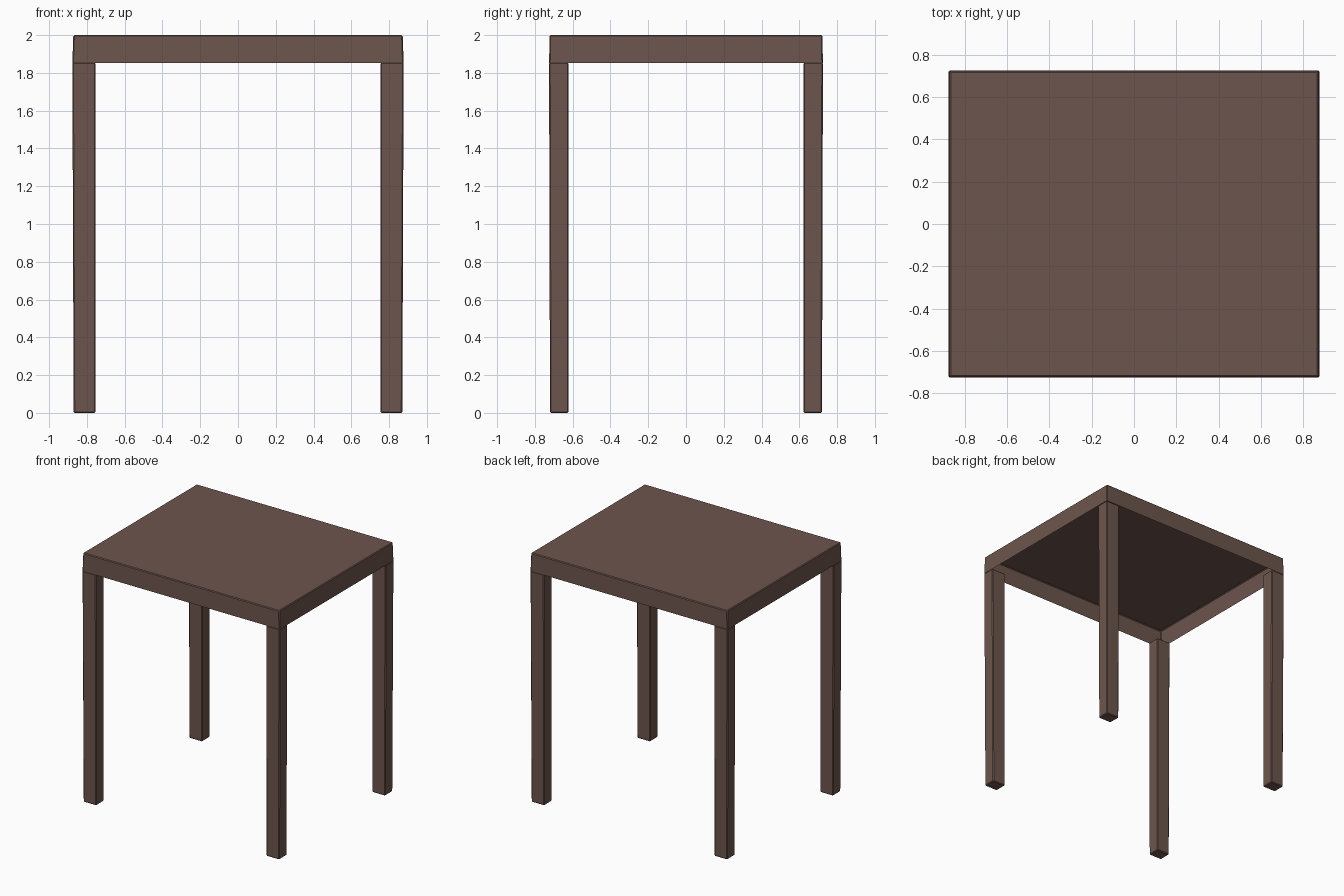
import bpy, bmesh

if "Cube" in bpy.data.objects:
    bpy.data.objects.remove(bpy.data.objects["Cube"])

wood = bpy.data.materials.new("dark_wood")
wood.diffuse_color = (0.153, 0.091, 0.074, 1)
wood.use_nodes = True
wood.node_tree.nodes["Principled BSDF"].inputs["Base Color"].default_value = wood.diffuse_color


def make_block(name, low, high, z0, z1, open_bottom=False):
    """Block between rectangle low (at z0) and rectangle high (at z1), with softened edges."""
    bm = bmesh.new()
    rings = []
    for (xa, ya, xb, yb), z in ((low, z0), (high, z1)):
        rings.append([bm.verts.new((x, y, z)) for x, y in ((xa, ya), (xb, ya), (xb, yb), (xa, yb))])
    lo, hi = rings
    bm.faces.new(hi)
    if not open_bottom:
        bm.faces.new(lo[::-1])
    for i in range(4):
        j = (i + 1) % 4
        bm.faces.new((lo[i], lo[j], hi[j], hi[i]))
    bmesh.ops.recalc_face_normals(bm, faces=bm.faces)
    edges = [e for e in bm.edges if not e.is_boundary]
    bmesh.ops.bevel(bm, geom=edges, offset=0.006, segments=1, affect='EDGES')
    me = bpy.data.meshes.new(name)
    bm.to_mesh(me)
    bm.free()
    ob = bpy.data.objects.new(name, me)
    me.materials.append(wood)
    bpy.context.collection.objects.link(ob)
    return ob


# Table top: a thin hollow shell, open below, flaring slightly at the rim
make_block("table_top", (-0.877, -0.725, 0.877, 0.725), (-0.872, -0.722, 0.872, 0.722),
           1.853, 2.0, open_bottom=True)

# Four legs under the corners
for sx, side in ((-1, "left"), (1, "right")):
    for sy, end in ((-1, "front"), (1, "back")):
        def rect(xi, yi, xo, yo):
            xs, ys = sorted((sx * xi, sx * xo)), sorted((sy * yi, sy * yo))
            return xs[0], ys[0], xs[1], ys[1]
        make_block(f"{end}_{side}_leg", rect(0.755, 0.622, 0.87, 0.72),
                   rect(0.755, 0.622, 0.877, 0.725), 0.0, 1.855)
